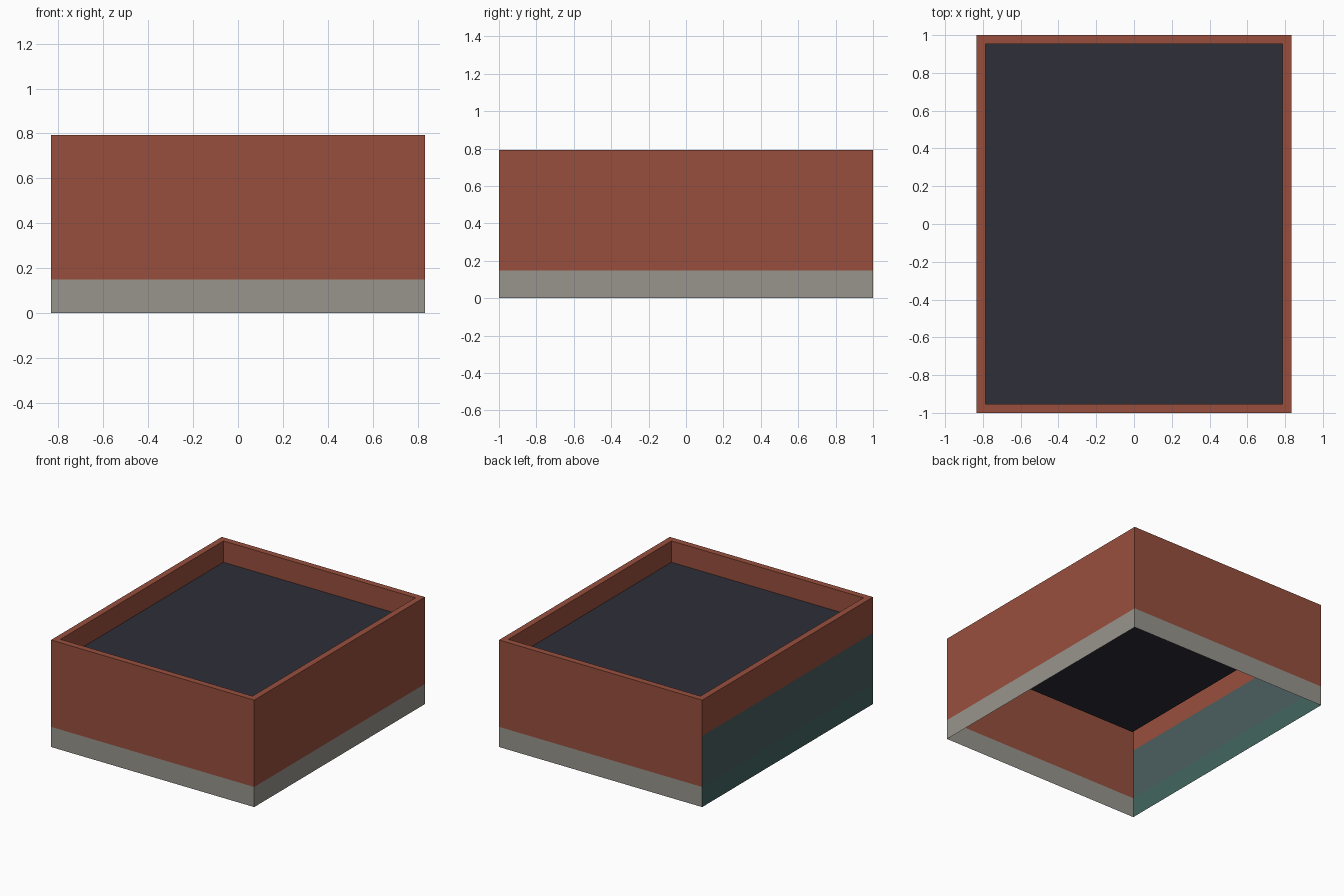
import bpy, bmesh

cube = bpy.data.objects.get("Cube")
if cube:
    bpy.data.objects.remove(cube, do_unlink=True)

HX, HY = 0.833, 1.0          # half width and half depth
TOP, ROOF, RIM = 0.793, 0.635, 0.046
BASE, PANEL = 0.149, 0.527   # top of plinth band and of side panel


def material(name, rgb):
    """Flat material from 0-255 display values."""
    lin = [((c / 255 + 0.055) / 1.055) ** 2.4 for c in rgb]
    m = bpy.data.materials.new(name)
    m.use_nodes = True
    m.diffuse_color = (*lin, 1)
    bsdf = m.node_tree.nodes["Principled BSDF"]
    bsdf.inputs["Base Color"].default_value = (*lin, 1)
    bsdf.inputs["Roughness"].default_value = 0.9
    return m


brick = material("brick red", (152, 79, 61))
stone = material("stone grey", (152, 149, 140))
slate = material("roof slate", (46, 46, 56))
panel = material("panel grey teal", (76, 94, 94))
panel_base = material("panel base teal", (66, 102, 96))


def ring(bm, inset, z):
    x, y = HX - inset, HY - inset
    return [bm.verts.new(p) for p in ((-x, -y, z), (x, -y, z), (x, y, z), (-x, y, z))]


def build(name, levels, mats, rule=None, cap=False):
    """Join rectangular rings (inset, height) into bands, optionally capped."""
    bm = bmesh.new()
    rings = [ring(bm, *lv) for lv in levels]
    for a, b in zip(rings, rings[1:]):
        for i in range(4):
            j = (i + 1) % 4
            bm.faces.new((a[i], a[j], b[j], b[i]))
    if cap:
        bm.faces.new(rings[-1])
    bm.normal_update()
    for f in bm.faces:
        f.material_index = rule(f) if rule else 0
    me = bpy.data.meshes.new(name)
    bm.to_mesh(me)
    bm.free()
    for m in mats:
        me.materials.append(m)
    ob = bpy.data.objects.new(name, me)
    bpy.context.collection.objects.link(ob)
    return ob


def wall_colour(f):
    z = f.calc_center_median().z
    on_panel_side = f.normal.x < -0.5
    if z < BASE:
        return 3 if on_panel_side else 1
    return 2 if on_panel_side and z < PANEL else 0


# Thin outer walls with the plinth band and the coloured side
build("outer_walls", [(0, 0), (0, BASE), (0, PANEL), (0, TOP)],
      [brick, stone, panel, panel_base], wall_colour)
# Parapet: flat rim and inner drop to the roof
build("parapet", [(0, TOP), (RIM, TOP), (RIM, ROOF)], [brick])
# Flat roof deck
build("roof_deck", [(RIM, ROOF)], [slate], cap=True)
